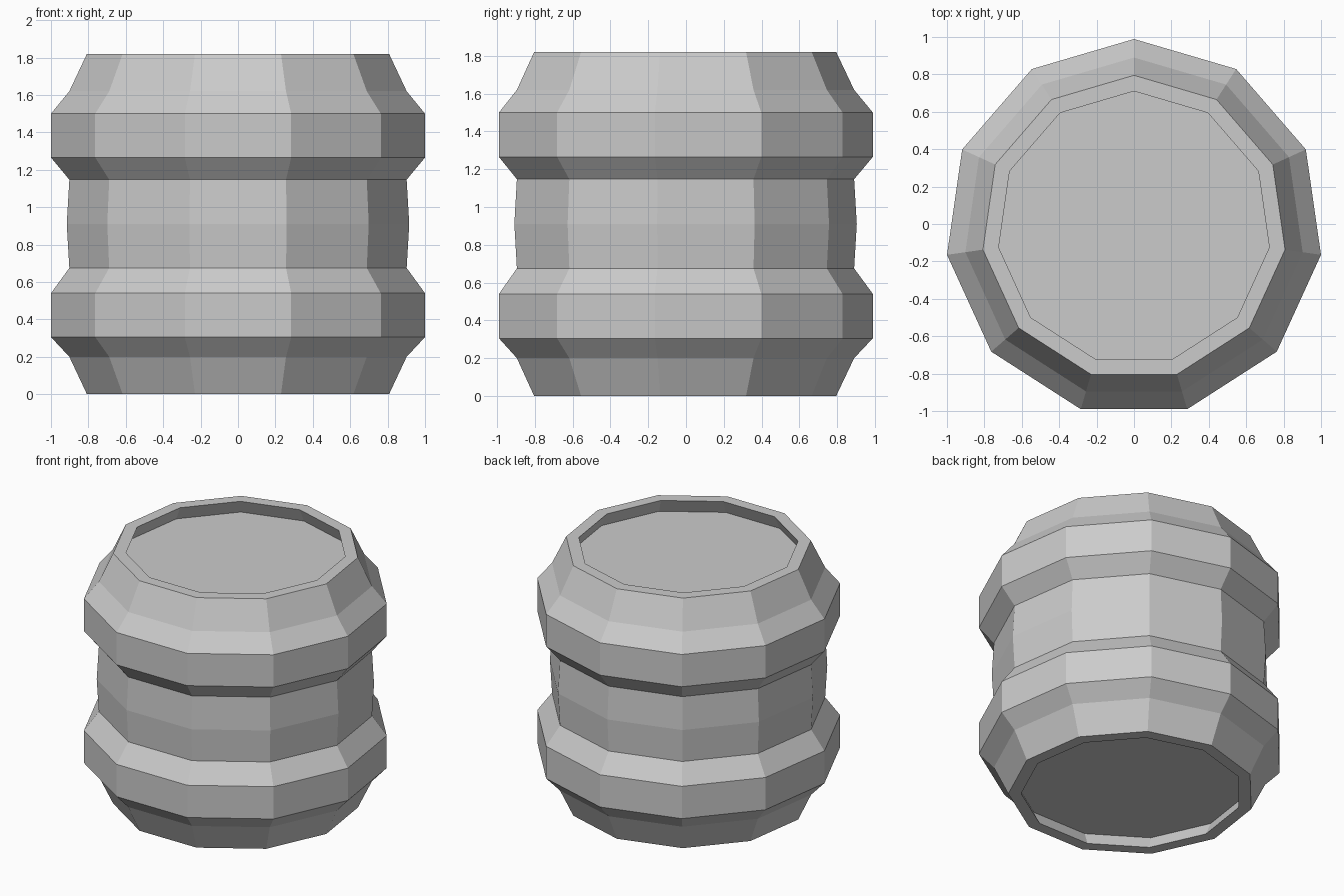
import bpy, bmesh
from math import cos, sin, pi

if "Cube" in bpy.data.objects:
    bpy.data.objects.remove(bpy.data.objects["Cube"])

SIDES = 11
CENTRE_Y = -0.021   # an odd-sided ring is offset so its bounds are centred
WALL = 0.085        # stave thickness
HEIGHT = 1.82
LID_DEPTH = 0.10    # lids sit below the rims

# Outer profile (radius, z) from the bottom rim to the top rim
outer = [
    (0.816, 0.0), (0.911, 0.20),                      # lower staves
    (1.01, 0.305), (1.01, 0.54),                      # lower hoop
    (0.911, 0.675), (0.925, 0.91), (0.911, 1.147),    # middle staves
    (1.01, 1.265), (1.01, 1.50),                      # upper hoop
    (0.911, 1.62), (0.816, HEIGHT),                   # upper staves
]
# Inner profile runs back down, so the rims overhang the lids
inner = [(r - WALL, z) for r, z in reversed(outer)]


def ring(bm, radius, z):
    angles = [pi / 2 + 2 * pi * i / SIDES for i in range(SIDES)]
    return [bm.verts.new((radius * cos(a), CENTRE_Y + radius * sin(a), z)) for a in angles]


def finish(bm, name):
    mesh = bpy.data.meshes.new(name)
    bm.to_mesh(mesh)
    bm.free()
    bpy.context.collection.objects.link(bpy.data.objects.new(name, mesh))


# Barrel shell: closed loop of rings, outside, top rim, inside, bottom rim
bm = bmesh.new()
rings = [ring(bm, r, z) for r, z in outer + inner]
for a, b in zip(rings, rings[1:] + rings[:1]):
    for i in range(SIDES):
        j = (i + 1) % SIDES
        bm.faces.new((a[i], a[j], b[j], b[i]))
bmesh.ops.recalc_face_normals(bm, faces=bm.faces[:])
finish(bm, "barrel_shell")

# Lids, fitted to the sloping inside wall
lid_radius = outer[0][0] - WALL + LID_DEPTH * (outer[1][0] - outer[0][0]) / outer[1][1]
for name, z, top in (("top_lid", HEIGHT - LID_DEPTH, True), ("bottom_lid", LID_DEPTH, False)):
    bm = bmesh.new()
    verts = ring(bm, lid_radius, z)
    bm.faces.new(verts if top else verts[::-1])
    finish(bm, name)
